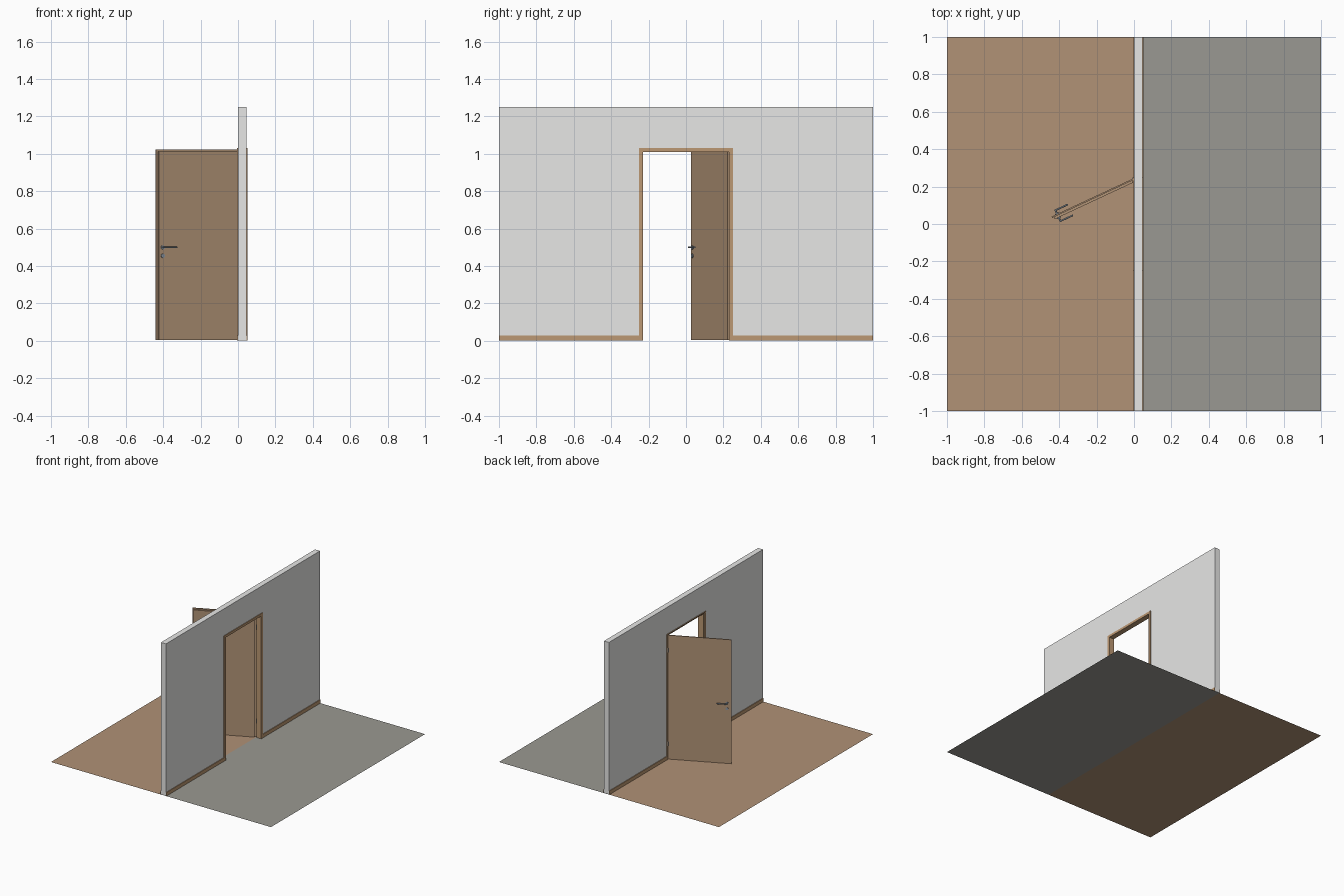
import bpy, bmesh, math
from mathutils import Vector, Matrix

if "Cube" in bpy.data.objects:
    bpy.data.objects.remove(bpy.data.objects["Cube"])


def srgb(r, g, b):
    f = lambda c: ((c / 255 + 0.055) / 1.055) ** 2.4 if c > 10 else c / 3294
    return (f(r), f(g), f(b), 1)


def material(name, rgb):
    m = bpy.data.materials.new(name)
    m.diffuse_color = srgb(*rgb)
    m.use_nodes = True
    m.node_tree.nodes["Principled BSDF"].inputs["Base Color"].default_value = m.diffuse_color
    return m


WALL = material("wall_white", (231, 231, 230))
FRAME = material("frame_wood", (188, 152, 115))
DOOR = material("door_wood", (176, 146, 117))
PARQUET = material("floor_wood", (177, 146, 118))
STONE = material("floor_grey", (154, 153, 146))
STEEL = material("steel", (140, 150, 160))


def finish(name, bm, mat, parent=None, smooth=False):
    bmesh.ops.recalc_face_normals(bm, faces=bm.faces)
    me = bpy.data.meshes.new(name)
    bm.to_mesh(me)
    bm.free()
    me.materials.append(mat)
    ob = bpy.data.objects.new(name, me)
    bpy.context.collection.objects.link(ob)
    ob.parent = parent
    if smooth:
        bpy.ops.object.select_all(action='DESELECT')
        ob.select_set(True)
        bpy.context.view_layer.objects.active = ob
        bpy.ops.object.shade_smooth_by_angle(angle=math.radians(40))
    return ob


def add_box(bm, lo, hi):
    lo, hi = Vector(lo), Vector(hi)
    m = Matrix.Translation((lo + hi) / 2) @ Matrix.Diagonal((*(hi - lo), 1))
    bmesh.ops.create_cube(bm, size=1, matrix=m)


def add_rod(bm, a, b, r, seg=20):
    a, b = Vector(a), Vector(b)
    rot = (b - a).to_track_quat('Z', 'Y').to_matrix().to_4x4()
    bmesh.ops.create_cone(bm, cap_ends=True, segments=seg, radius1=r, radius2=r,
                          depth=(b - a).length, matrix=Matrix.Translation((a + b) / 2) @ rot)


T = 0.045              # wall thickness
OPEN_Y, OPEN_Z = 0.23, 1.01   # clear opening half width and height

# floors on the two sides of the wall
for name, x0, x1, mat in (("wood_floor", -1, 0, PARQUET), ("grey_floor", 0, 1, STONE)):
    bm = bmesh.new()
    bm.faces.new([bm.verts.new(p) for p in ((x0, -1, 0), (x1, -1, 0), (x1, 1, 0), (x0, 1, 0))])
    finish(name, bm, mat)

# wall with the doorway cut out of its outline
hy, hz, base = OPEN_Y + 0.015, OPEN_Z + 0.015, 0.001
bm = bmesh.new()
outline = [(-1, base), (-hy, base), (-hy, hz), (hy, hz), (hy, base), (1, base), (1, 1.25), (-1, 1.25)]
face = bm.faces.new([bm.verts.new((0, y, z)) for y, z in outline])
ext = bmesh.ops.extrude_face_region(bm, geom=[face])
bmesh.ops.translate(bm, vec=(T, 0, 0), verts=[v for v in ext["geom"] if isinstance(v, bmesh.types.BMVert)])
finish("wall", bm, WALL)

# door frame: rebated profile (outward offset, x) swept around the opening
profile = [(0, T + 0.005), (0.02, T + 0.005), (0.02, T), (0.015, T), (0.015, 0), (0.02, 0),
           (0.02, -0.005), (0.0125, -0.005), (0.0125, 0.004), (0.002, 0.004), (0.002, 0.016), (0, 0.016)]
bm = bmesh.new()
rings = []
for side, top in ((-1, 0), (-1, 1), (1, 1), (1, 0)):
    rings.append([bm.verts.new((x, side * (OPEN_Y + d), OPEN_Z + d if top else base)) for d, x in profile])
n = len(profile)
for a, b in zip(rings, rings[1:]):
    for i in range(n):
        j = (i + 1) % n
        bm.faces.new((a[i], a[j], b[j], b[i]))
bm.faces.new(rings[0])
bm.faces.new(rings[-1])
finish("door_frame", bm, FRAME)

# baseboards on both faces of the wall, either side of the frame
bm = bmesh.new()
for x0 in (-0.005, T):
    for y0, y1 in ((-1, -OPEN_Y - 0.02), (OPEN_Y + 0.02, 1)):
        add_box(bm, (x0, y0, base), (x0 + 0.005, y1, 0.03))
finish("baseboards", bm, FRAME)

# pivot for the open door; the leaf is modelled closed, running along -y
pivot = bpy.data.objects.new("door_pivot", None)
bpy.context.collection.objects.link(pivot)
pivot.location = (-0.005, 0.243, 0)
pivot.rotation_euler.z = math.radians(-65)
pivot.hide_render = True

# leaf: stepped edge (overlapping lip outside, smaller core inside)
bm = bmesh.new()
add_box(bm, (0, -0.481, 0.004), (0.008, 0, 1.022))
add_box(bm, (0.008, -0.471, 0.004), (0.02, -0.01, 1.012))
finish("door_leaf", bm, DOOR, pivot)

# handle sets on both faces
bm = bmesh.new()
HU, MID = -0.448, 0.01
for s in (-1, 1):
    for z in (0.5, 0.455):
        add_rod(bm, (MID + s * 0.009, HU, z), (MID + s * 0.015, HU, z), 0.011)
    add_rod(bm, (MID + s * 0.014, HU, 0.5), (MID + s * 0.034, HU, 0.5), 0.0045)
    add_rod(bm, (MID + s * 0.032, HU - 0.004, 0.5), (MID + s * 0.032, HU + 0.074, 0.5), 0.0045)
    add_box(bm, (MID + s * 0.015 - 0.001, HU - 0.002, 0.449), (MID + s * 0.015 + 0.001, HU + 0.002, 0.461))
finish("door_handles", bm, STEEL, pivot, True)

# hinges
bm = bmesh.new()
for z in (0.13, 0.9):
    add_rod(bm, (-0.006, 0.2445, z - 0.017), (-0.006, 0.2445, z + 0.017), 0.004, 14)
finish("hinges", bm, STEEL, None, True)
